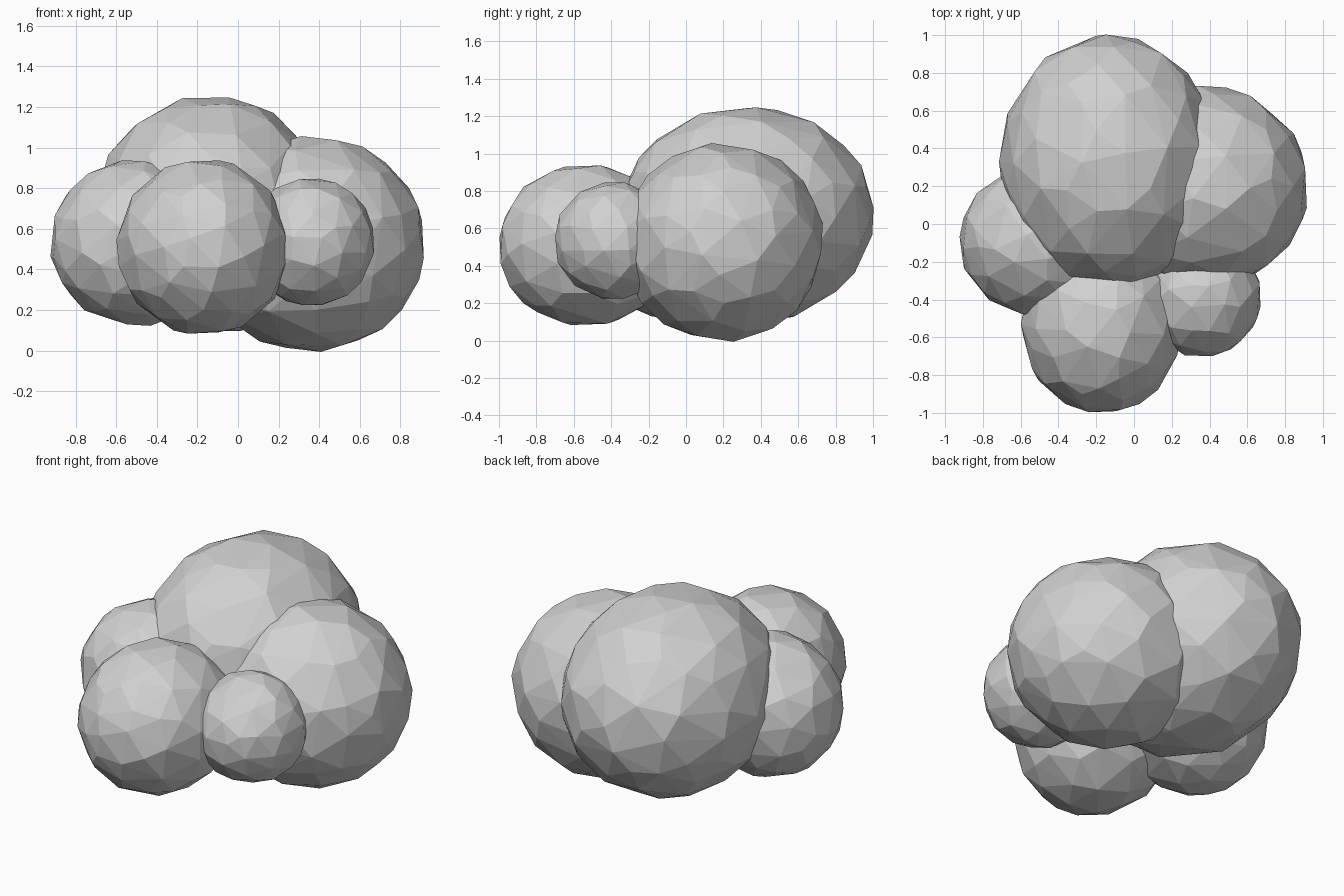
import bpy
from mathutils import Euler

cube = bpy.data.objects.get("Cube")
if cube:
    bpy.data.objects.remove(cube, do_unlink=True)

# Single flat colour
grey = bpy.data.materials.new("pale_grey")
grey.use_nodes = True
colour = (0.64, 0.64, 0.64, 1)
grey.diffuse_color = colour
grey.node_tree.nodes["Principled BSDF"].inputs["Base Color"].default_value = colour


def puff(name, centre, radii, turn, detail):
    """Faceted ball, turned, stretched along the world axes, then thinned to uneven facets."""
    bpy.ops.mesh.primitive_ico_sphere_add(subdivisions=3, radius=1)
    ob = bpy.context.object
    ob.name = name
    ob.data.transform(Euler(turn).to_matrix().to_4x4())
    for v in ob.data.vertices:
        v.co = [c + r * p for c, r, p in zip(centre, radii, v.co)]
    ob.data.materials.append(grey)
    ob.modifiers.new("uneven_facets", 'DECIMATE').ratio = detail
    bpy.ops.object.shade_flat()


# Five overlapping lobes of the cloud
puff("back_lobe", (-0.13, 0.325, 0.67), (0.58, 0.68, 0.585), (0.4, 0.3, 0.2), 0.65)
puff("left_lobe", (0.36, 0.195, 0.525), (0.565, 0.54, 0.53), (0.9, 0.2, 0.5), 0.6)
puff("right_lobe", (-0.50, -0.09, 0.53), (0.425, 0.40, 0.41), (0.2, 0.7, 0.1), 0.55)
puff("front_lobe", (-0.17, -0.535, 0.51), (0.425, 0.47, 0.435), (0.6, 0.5, 0.9), 0.55)
puff("small_lobe", (0.36, -0.385, 0.535), (0.315, 0.32, 0.315), (0.3, 0.9, 0.6), 0.45)
